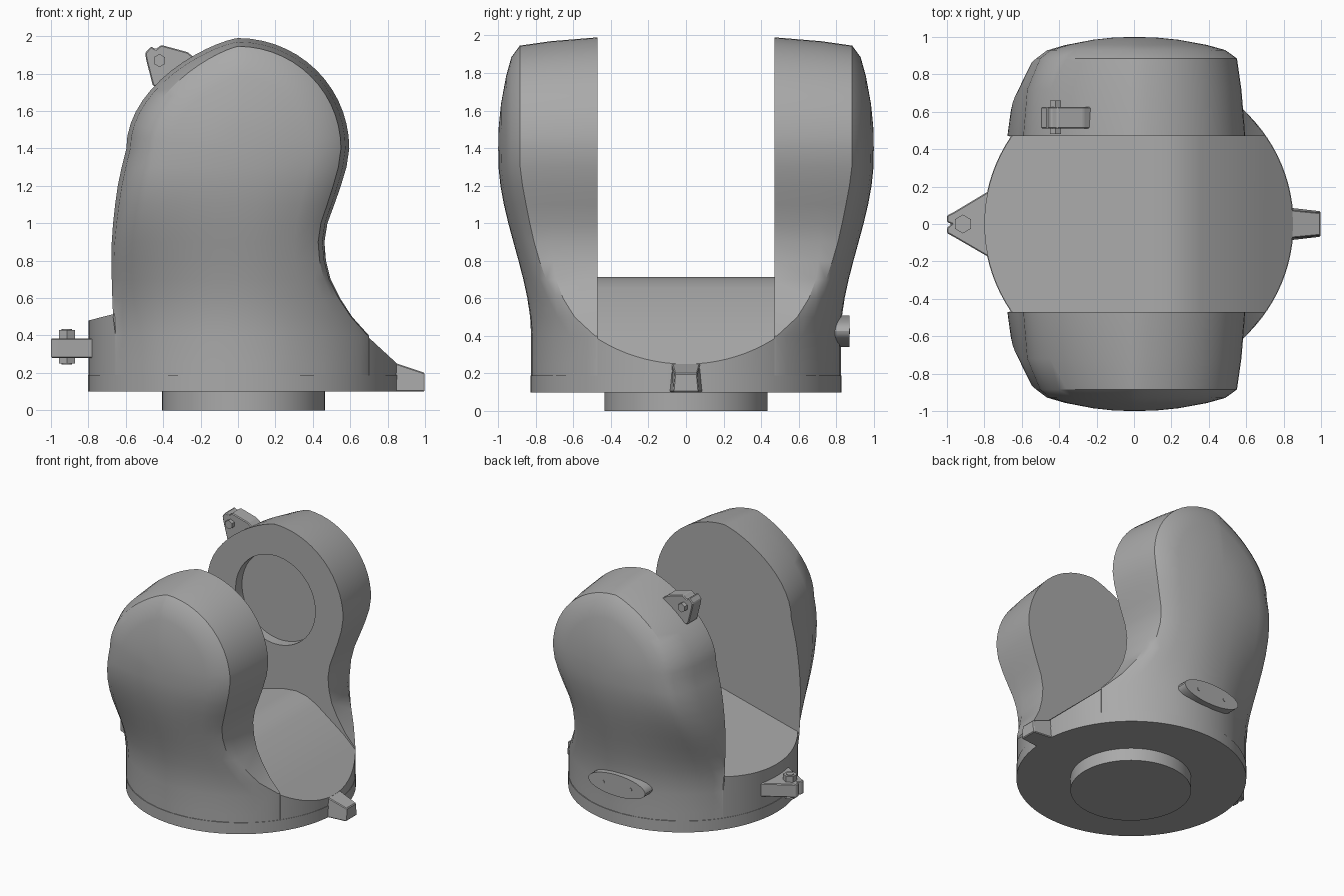
import bpy, bmesh
from math import sin, cos, pi, sqrt, radians
from mathutils import Vector, Matrix

cube = bpy.data.objects.get("Cube")
if cube:
    bpy.data.objects.remove(cube)

grey = bpy.data.materials.new("cast_grey")
grey.use_nodes = True
COLOR = (0.4, 0.4, 0.4, 1)
grey.diffuse_color = COLOR
grey.node_tree.nodes["Principled BSDF"].inputs["Base Color"].default_value = COLOR

CX, RADIUS, SLOT, BOTTOM = 0.025, 0.825, 0.47, 0.1


def make(name, bm):
    bmesh.ops.recalc_face_normals(bm, faces=bm.faces)
    mesh = bpy.data.meshes.new(name)
    bm.to_mesh(mesh)
    bm.free()
    mesh.materials.append(grey)
    ob = bpy.data.objects.new(name, mesh)
    bpy.context.collection.objects.link(ob)
    return ob


def smooth(ob, angle=32):
    bpy.ops.object.select_all(action='DESELECT')
    ob.select_set(True)
    bpy.context.view_layer.objects.active = ob
    bpy.ops.object.shade_smooth_by_angle(angle=radians(angle))


def cylinder(name, center, radius, depth, axis='Z', sides=64):
    bm = bmesh.new()
    rot = Matrix.Rotation(pi / 2, 4, 'X') if axis == 'Y' else Matrix()
    bmesh.ops.create_cone(bm, cap_ends=True, segments=sides, radius1=radius, radius2=radius,
                          depth=depth, matrix=Matrix.Translation(center) @ rot)
    return make(name, bm)


def extrude(name, points, lo, hi, axis, bevel=0.0):
    """Prism from a 2D outline along Z (points are x, y) or Y (points are x, z)."""
    bm = bmesh.new()
    place = (lambda p, d: (p[0], p[1], d)) if axis == 'Z' else (lambda p, d: (p[0], d, p[1]))
    face = bm.faces.new([bm.verts.new(place(p, lo)) for p in points])
    ext = bmesh.ops.extrude_face_region(bm, geom=[face])
    top = [v for v in ext["geom"] if isinstance(v, bmesh.types.BMVert)]
    bmesh.ops.translate(bm, verts=top, vec=place((0, 0), hi - lo))
    if bevel:
        bmesh.ops.bevel(bm, geom=bm.edges[:], offset=bevel, segments=1, affect='EDGES')
    return make(name, bm)


# Side arm: height rows up to the shoulder, then a rounded top
ROWS = [  # height, left edge, right edge
    (0.1, -.655, .70), (0.25, -.655, .70), (0.4, -.655, .70), (0.5, -.668, .61),
    (0.6, -.672, .545), (0.7, -.675, .495), (0.8, -.677, .47), (0.9, -.675, .462),
    (1.0, -.668, .478), (1.1, -.657, .515), (1.2, -.643, .55), (1.3, -.622, .58),
    (1.4, -.597, .595)]
SHOULDER, CROWN = 1.4, 0.59
LOW_F = [1, .99, .93, .82, .65, .4, .2, 0]
HIGH_F = [1, .965, .925, .82, .65, .4, .2, 0]
HIGH_Y = [SLOT, .72, .885, .93, .958, .985, .997, 1.0]


def arm(name, side):
    outline = [(l, z) for z, l, r in ROWS]
    for i in range(1, 28):
        a = pi - pi * i / 28
        c = cos(a)
        x = .595 * c if c > 0 else -.597 * abs(c) ** 1.5
        outline.append((x, SHOULDER + CROWN * sin(a)))
    outline += [(r, z) for z, l, r in reversed(ROWS)]
    bm = bmesh.new()
    rings = []
    for k in range(len(LOW_F)):
        ring = []
        for x, z in outline:
            t = min(max((z - 0.4) / 0.95, 0), 1)
            t = t * t * (3 - 2 * t)
            f = LOW_F[k] + (HIGH_F[k] - LOW_F[k]) * t
            if k > 1 and x < 0:
                f *= 1 + 0.14 * t * x
            cz = min(z, SHOULDER)
            px, pz = x * f, cz + (z - cz) * f
            y = SLOT
            if k:
                drum = sqrt(RADIUS ** 2 - (px - CX) ** 2)
                y = drum + (HIGH_Y[k] - drum) * t
            ring.append(bm.verts.new((px, side * y, pz)))
        rings.append(ring)
    for a, b in zip(rings, rings[1:]):
        for i in range(len(outline) - 1):
            bm.faces.new((a[i], a[i + 1], b[i + 1], b[i]))
    bm.faces.new(rings[0])
    bm.faces.new([r[0] for r in rings] + [r[-1] for r in reversed(rings[:-1])])
    bmesh.ops.remove_doubles(bm, verts=bm.verts[:], dist=0.0005)
    return make(name, bm)


smooth(arm("front_arm", -1))
back_arm = arm("back_arm", 1)

# Round bearing recess in the inner face of the back arm
cutter = cylinder("recess_cutter", (0, SLOT, 1.39), 0.35, 0.16, 'Y')
cutter.hide_render = True
mod = back_arm.modifiers.new("recess", 'BOOLEAN')
mod.operation, mod.object, mod.solver = 'DIFFERENCE', cutter, 'EXACT'
bpy.context.view_layer.objects.active = back_arm
bpy.ops.object.modifier_apply(modifier=mod.name)
bpy.data.objects.remove(cutter)
smooth(back_arm)

# Saddle between the arms: a drum cut by the slot sides and a ridged floor
bm = bmesh.new()
bmesh.ops.create_cone(bm, cap_ends=True, segments=96, radius1=RADIUS, radius2=RADIUS,
                      depth=1, matrix=Matrix.Translation((CX, 0, BOTTOM + 0.5)))
FLOOR = [(-.8, .48), (.08, .705), (.18, .715), (.27, .70), (.36, .655), (.6, .48), (.85, .25)]
planes = [((0, SLOT, 0), (0, 1, 0)), ((0, -SLOT, 0), (0, -1, 0))]
for (x0, z0), (x1, z1) in zip(FLOOR, FLOOR[1:]):
    planes.append(((x0, 0, z0), (z0 - z1, 0, x1 - x0)))
for co, no in planes:
    cut = bmesh.ops.bisect_plane(bm, geom=bm.verts[:] + bm.edges[:] + bm.faces[:],
                                 plane_co=co, plane_no=Vector(no).normalized(), clear_outer=True)
    edges = [e for e in cut["geom_cut"] if isinstance(e, bmesh.types.BMEdge)]
    bmesh.ops.contextual_create(bm, geom=edges)
smooth(make("saddle", bm))

# Base rim and mounting spigot
smooth(cylinder("base_rim", (CX, 0, BOTTOM + 0.045), 0.828, 0.09, sides=96))
smooth(cylinder("spigot", (0.03, 0, 0.06), 0.435, 0.12))

# Notched lug with bolt on the right side
lug = [(-.72, .21), (-.97, .06), (-1.0, .045), (-1.0, .01), (-.975, 0), (-1.0, -.02),
       (-1.0, -.05), (-.97, -.065), (-.72, -.21)]
extrude("side_lug", lug, 0.28, 0.385, 'Z', 0.006)
cylinder("side_lug_bolt", (-.915, 0, .34), 0.05, 0.18, sides=6)
cylinder("side_lug_pin", (-.915, 0, .34), 0.028, 0.19, sides=12)

# Matching lug with bolt on top of the back arm
top_lug = [(-.2, 1.86), (-.27, 1.915), (-.41, 1.953), (-.44, 1.93), (-.465, 1.945),
           (-.497, 1.91), (-.49, 1.87), (-.455, 1.735), (-.36, 1.72)]
extrude("top_lug", top_lug, 0.51, 0.625, 'Y', 0.006)
cylinder("top_lug_bolt", (-.42, .57, 1.87), 0.035, 0.18, 'Y', 6)

# Tapered stop on the left side
stop = extrude("stop_block", [(.8, .1), (.998, .1), (.998, .2), (.85, .25), (.8, .265)],
               -0.09, 0.09, 'Y', 0.006)
for v in stop.data.vertices:
    v.co.y *= 1 - 0.25 * max(v.co.x - .84, 0) / 0.16 - 0.15 * max(v.co.z - .12, 0) / 0.12

# Oval cover plate with two screws on the back
oval = []
for i in range(32):
    a = 2 * pi * i / 32
    c, s = cos(a), sin(a)
    oval.append((0.25 * c, 0.425 + 0.085 * s))
smooth(extrude("cover_plate", oval, 0.76, 0.87, 'Y'))
for x in (-.12, .12):
    cylinder("cover_screw", (x, .868, .425), 0.014, 0.012, 'Y', 12)
